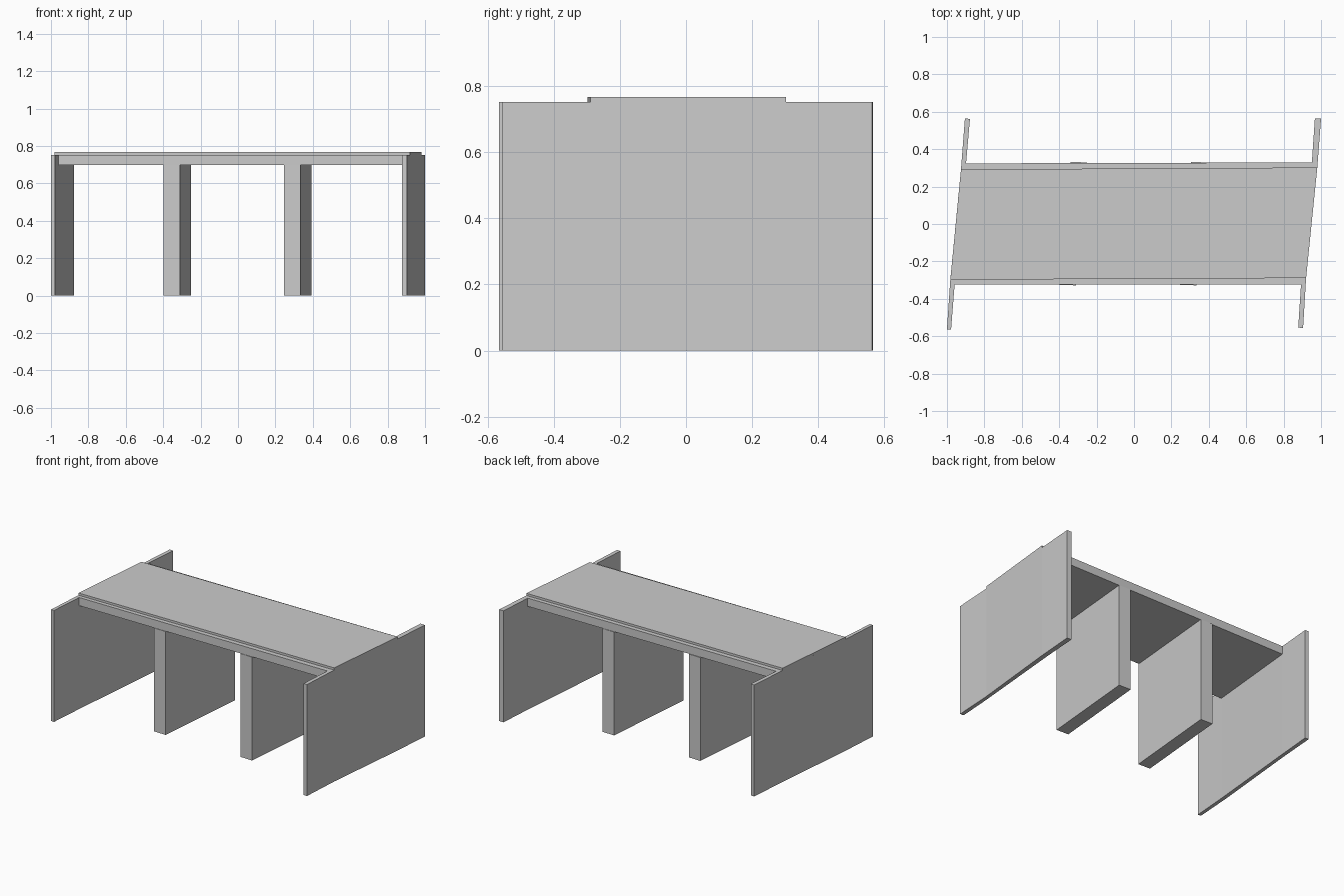
import bpy
import bmesh

if "Cube" in bpy.data.objects:
    bpy.data.objects.remove(bpy.data.objects["Cube"])


def prism(name, outline, z0, z1):
    """Extrude a plan outline (x, y) from z0 up to z1."""
    bm = bmesh.new()
    face = bm.faces.new([bm.verts.new((x, y, z0)) for x, y in outline])
    top = bmesh.ops.extrude_face_region(bm, geom=[face])["geom"]
    for v in top:
        if isinstance(v, bmesh.types.BMVert):
            v.co.z = z1
    bmesh.ops.recalc_face_normals(bm, faces=bm.faces)
    mesh = bpy.data.meshes.new(name)
    bm.to_mesh(mesh)
    bm.free()
    obj = bpy.data.objects.new(name, mesh)
    bpy.context.collection.objects.link(obj)
    return obj


WALL_TOP = 0.752
SLAB_BOTTOM = 0.697

# End walls, slightly bent where the wings leave the deck
prism("left_abutment_wall",
      [(-1.0, -0.563), (-0.978, -0.565), (-0.959, -0.323), (-0.898, 0.324),
       (-0.877, 0.562), (-0.904, 0.564), (-0.925, 0.292), (-0.982, -0.297)],
      0, WALL_TOP)
prism("right_abutment_wall",
      [(0.878, -0.554), (0.904, -0.556), (0.92, -0.289), (0.98, 0.302),
       (1.0, 0.563), (0.967, 0.565), (0.951, 0.329), (0.893, -0.323)],
      0, WALL_TOP)

# Skewed deck slab between the walls
prism("deck_slab",
      [(-0.959, -0.323), (0.893, -0.323), (0.951, 0.329), (-0.898, 0.324)],
      SLAB_BOTTOM, WALL_TOP)

# Thin road surface running over the walls
prism("road_surface",
      [(-0.982, -0.298), (0.92, -0.289), (0.98, 0.302), (-0.925, 0.292)],
      WALL_TOP, 0.767)

# Two skewed piers
for name, x in (("left_pier", -0.398), ("right_pier", 0.246)):
    prism(name,
          [(x, -0.325), (x + 0.088, -0.328), (x + 0.147, 0.329), (x + 0.059, 0.332)],
          0, SLAB_BOTTOM)
